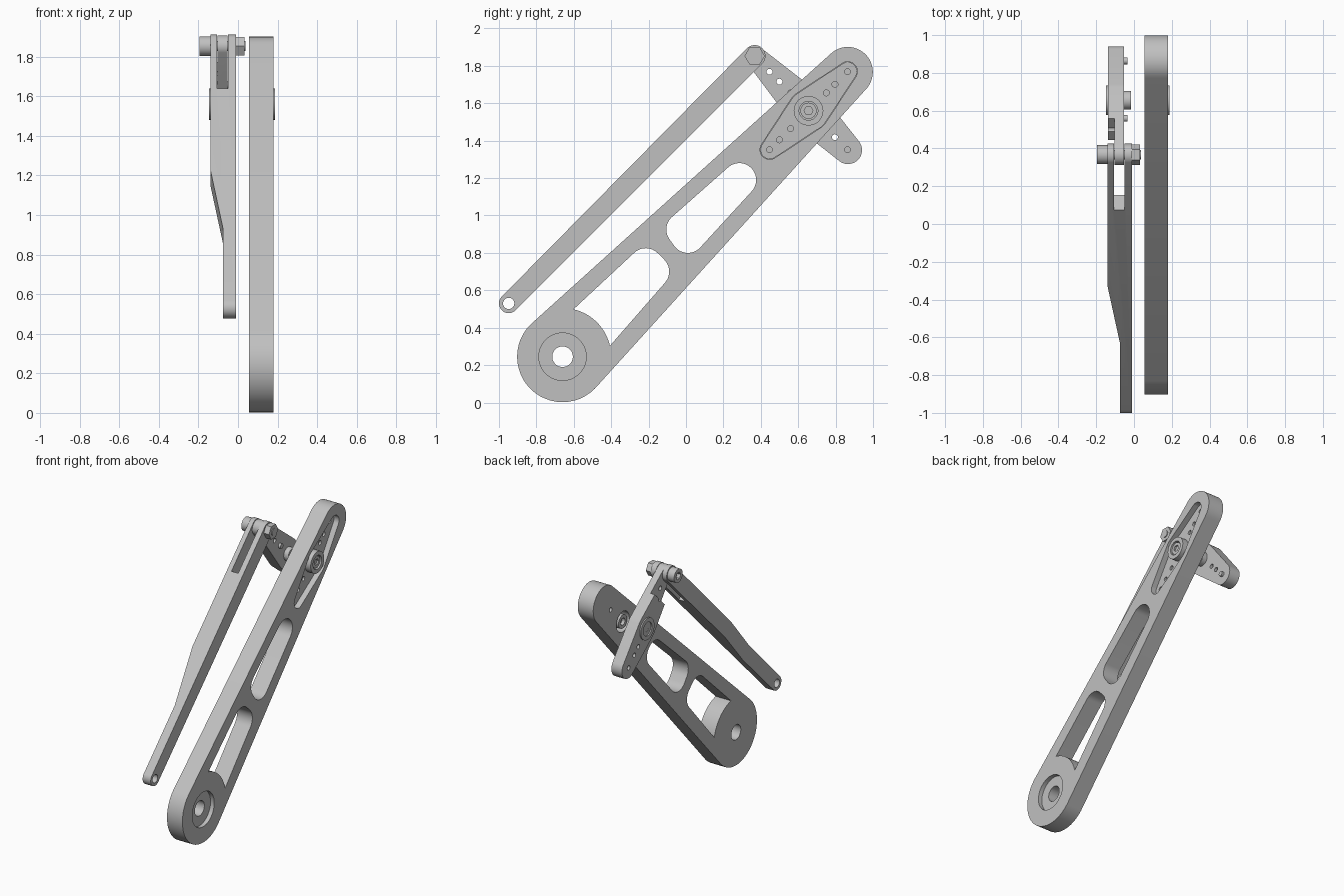
import bpy, bmesh, math
from mathutils import Vector
from mathutils.geometry import convex_hull_2d

if "Cube" in bpy.data.objects:
    bpy.data.objects.remove(bpy.data.objects["Cube"], do_unlink=True)

grey = bpy.data.materials.new("light grey")
grey.use_nodes = True
grey.diffuse_color = (0.53, 0.53, 0.53, 1)
grey.node_tree.nodes["Principled BSDF"].inputs["Base Color"].default_value = grey.diffuse_color


def arc(c, r, a=0, b=360, n=48):
    closed = abs(b - a) == 360
    steps = n if closed else n + 1
    angles = [math.radians(a + (b - a) * i / n) for i in range(steps)]
    return [(c[0] + r * math.cos(t), c[1] + r * math.sin(t)) for t in angles]


def hull(*circles):
    pts = [Vector(p) for c, r in circles for p in arc(c, r)]
    return [tuple(pts[i]) for i in convex_hull_2d(pts)]


def side(p, d):
    # outline lies in y-z, depth runs along x
    return (d, p[0], p[1])


def prism(name, outline, lo, hi, place=side):
    bm = bmesh.new()
    rings = [[bm.verts.new(place(p, d)) for p in outline] for d in (lo, hi)]
    n = len(outline)
    bm.faces.new(rings[0])
    bm.faces.new(rings[1][::-1])
    for i in range(n):
        j = (i + 1) % n
        bm.faces.new((rings[0][j], rings[0][i], rings[1][i], rings[1][j]))
    bmesh.ops.recalc_face_normals(bm, faces=bm.faces)
    mesh = bpy.data.meshes.new(name)
    bm.to_mesh(mesh)
    bm.free()
    mesh.materials.append(grey)
    ob = bpy.data.objects.new(name, mesh)
    bpy.context.collection.objects.link(ob)
    return ob


def disc(name, c, r, lo, hi, n=48):
    return prism(name, arc(c, r, n=n), lo, hi)


def cut(ob, *cutters):
    bpy.context.view_layer.objects.active = ob
    for c in cutters:
        m = ob.modifiers.new("cut", 'BOOLEAN')
        m.operation, m.solver, m.object = 'DIFFERENCE', 'EXACT', c
        bpy.ops.object.modifier_apply(modifier=m.name)
        bpy.data.objects.remove(c, do_unlink=True)
    return ob


def drill(ob, centres, r, lo, hi):
    return cut(ob, *[disc("drill", c, r, lo, hi, 20) for c in centres])


BASE, TIP, HUB = (-0.66, 0.245), (0.865, 1.767), (0.655, 1.56)
IN, OUT = 0.055, 0.18

# Main arm with two window cut-outs
arm = prism("main_arm", hull((BASE, 0.243), (TIP, 0.134)), IN, OUT)
lower_window = (arc((-0.18, 0.70), 0.09, -43, 45, 12)
                + arc((-0.215, 0.735), 0.09, 45, 132, 12)
                + arc(BASE, 0.26, 77, 13, 20))
upper_window = hull(((-0.015, 0.925), 0.09), ((0.01, 0.89), 0.09), ((0.285, 1.19), 0.09))
cut(arm, prism("cutter", lower_window, -0.1, 0.4),
    prism("cutter", upper_window, -0.1, 0.4))

# Pivot bore and counterbore
cut(arm, disc("cutter", BASE, 0.055, -0.1, 0.4),
    disc("cutter", BASE, 0.127, 0.15, 0.4))


# Pocket for the outer horn, hub opening and screw holes on the inner face
def horn_outline(gap):
    return hull(((0.448, 1.352), 0.052 - gap), (HUB, 0.112 - gap), ((0.864, 1.77), 0.052 - gap))


holes_along = (-0.295, -0.22, -0.135, 0.135, 0.2, 0.295)
rising = [(HUB[0] + t / 2 ** 0.5, HUB[1] + t / 2 ** 0.5) for t in holes_along]
falling = [(HUB[0] + t / 2 ** 0.5, HUB[1] - t / 2 ** 0.5) for t in holes_along]
cut(arm, prism("cutter", horn_outline(0), 0.12, 0.4),
    disc("cutter", HUB, 0.075, -0.1, 0.4))
drill(arm, (rising[1], rising[4]), 0.016, -0.1, 0.4)

outer_horn = prism("outer_horn", horn_outline(0.002), 0.119, 0.14)
drill(outer_horn, rising, 0.016, 0.125, 0.3)

# Inner horn, thinned where it enters the fork
PIN = (0.367, 1.853)
inner_horn = prism("inner_horn",
                   hull((PIN, 0.055), (HUB, 0.11), ((0.866, 1.35), 0.075)), -0.138, -0.052)
step = [(0.3, 1.515), (0.7, 1.915), (0.3, 2.315), (-0.1, 1.915)]
cut(inner_horn, prism("cutter", step, -0.4, -0.103))
drill(inner_horn, falling[:2] + falling[3:], 0.016, -0.3, 0.1)
for c in (falling[2], falling[5]):
    disc("horn_pin", c, 0.018, -0.07, -0.035, 20)


# Matching hubs, mirrored between the two horns
def hub(prefix, x):
    def span(a, b):
        return sorted((x(a), x(b)))
    flange = disc(prefix + "_hub_flange", HUB, 0.079, *span(-0.147, -0.09))
    cut(flange, disc("cutter", HUB, 0.05, *span(-0.3, -0.125)))
    screw = disc(prefix + "_hub_screw", HUB, 0.043, *span(-0.139, -0.11))
    cut(screw, disc("cutter", HUB, 0.024, *span(-0.3, -0.127), 6))
    stub = disc(prefix + "_hub_stub", HUB, 0.05, *span(-0.1, -0.015))
    cut(stub, disc("cutter", HUB, 0.025, *span(-0.04, 0.1)))


hub("inner", lambda x: x)
hub("outer", lambda x: 0.04 - x)

# Link rod with a tapered flank and a forked end
ROD = (-0.948, 0.53)


def along_rod(p, d):
    k = 2 ** -0.5
    return (p[1], ROD[0] + (p[0] - d) * k, ROD[1] + (p[0] + d) * k)


rod = prism("link_rod", hull((ROD, 0.052), (PIN, 0.058)), -0.14, -0.01)
flank = [(-0.2, -0.075), (0.508, -0.075), (1.0, -0.1504), (1.0, -0.3), (-0.2, -0.3)]
slot = [(1.506, -0.105), (2.2, -0.105), (2.2, -0.05), (1.506, -0.05)]
cut(rod, prism("cutter", flank, -0.3, 0.3, along_rod),
    prism("cutter", slot, -0.3, 0.3, along_rod),
    disc("cutter", ROD, 0.03, -0.3, 0.1))

# Fork bolt, socket head and hex nut
disc("fork_bolt", PIN, 0.025, -0.16, 0.037, 24)
head = disc("bolt_head", PIN, 0.05, -0.195, -0.139)
cut(head, disc("cutter", PIN, 0.027, -0.3, -0.168, 6))
disc("bolt_nut", PIN, 0.054, -0.011, 0.032, 6)

# Smooth round walls, keep edges crisp
bpy.ops.object.select_all(action='DESELECT')
for ob in bpy.context.collection.objects:
    if ob.type == 'MESH' and grey.name in ob.data.materials:
        ob.select_set(True)
        bpy.context.view_layer.objects.active = ob
bpy.ops.object.shade_smooth_by_angle(angle=math.radians(30))
